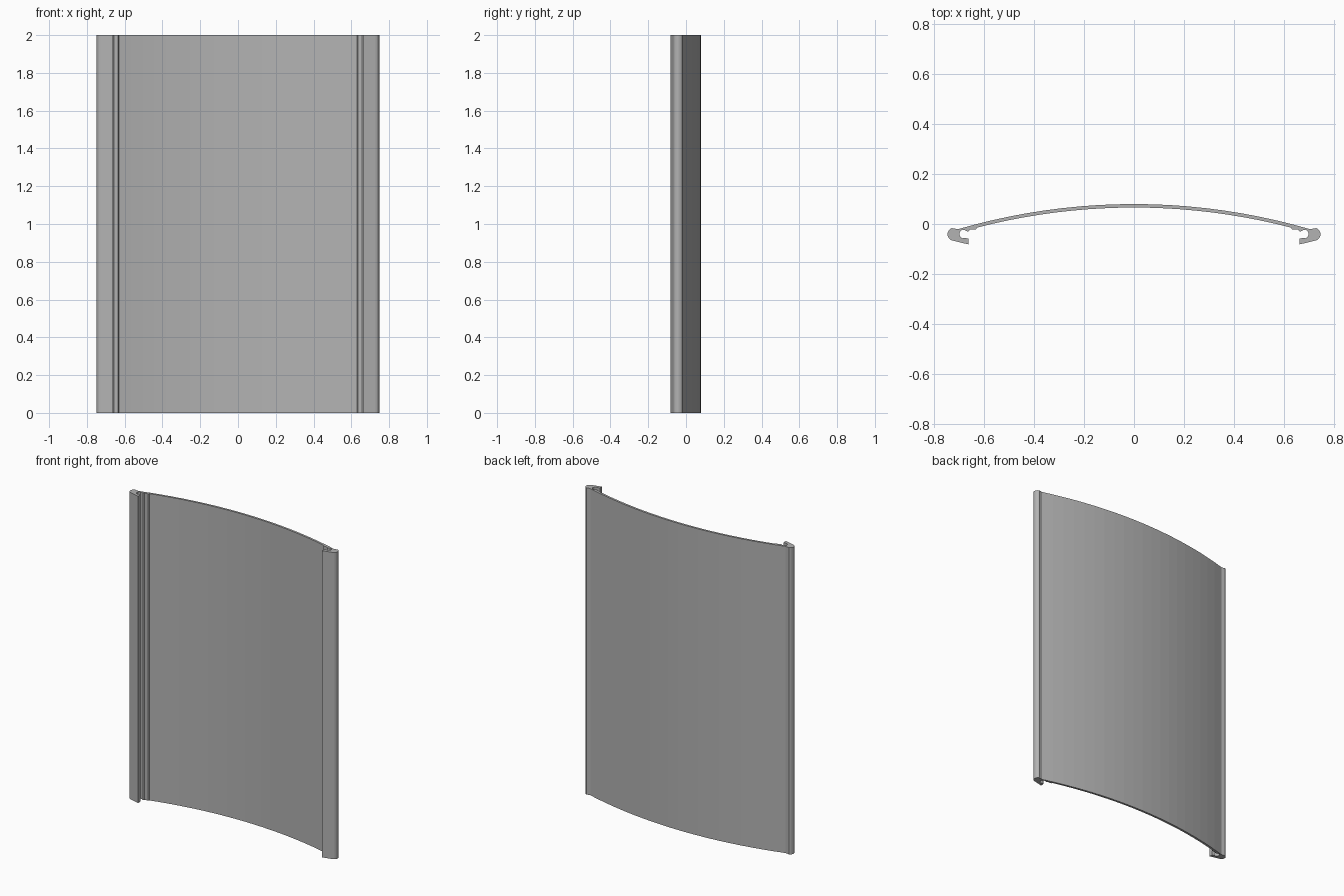
import bpy, bmesh, math

cube = bpy.data.objects.get("Cube")
if cube:
    bpy.data.objects.remove(cube, do_unlink=True)

HEIGHT = 2.0
RADIUS, CREST, WALL = 2.52, 0.08, 0.014
SEGMENTS = 20

grey = bpy.data.materials.new("satin grey")
grey.use_nodes = True
colour = (0.45, 0.45, 0.45, 1)
grey.diffuse_color = colour
grey.node_tree.nodes["Principled BSDF"].inputs["Base Color"].default_value = colour


def arc(cx, cy, r, start, end, n):
    """Points along a circular arc, angles in degrees."""
    angles = [math.radians(start + (end - start) * i / n) for i in range(n + 1)]
    return [(cx + r * math.cos(a), cy + r * math.sin(a)) for a in angles]


def bow(r, half_width):
    """Shallow arc from +x to -x, centred on the panel."""
    a = math.degrees(math.asin(half_width / r))
    return arc(0, CREST - RADIUS, r, 90 - a, 90 + a, SEGMENTS)


# Left rim: rounded nose, lower lip, round groove and small hook
rim = arc(0.722, -0.041, 0.026, 70, -75, 8)
rim += [(0.663, -0.082), (0.663, -0.059), (0.678, -0.056)]
rim += arc(0.682, -0.04, 0.018, -75, 75, 8)
rim += [(0.675, -0.026), (0.665, -0.031), (0.657, -0.023), (0.634, -0.022)]
mirrored_rim = [(-x, y) for x, y in reversed(rim)]

outer = bow(RADIUS, 0.705)
inner = bow(RADIUS - WALL, 0.63)
profile = rim + inner + mirrored_rim + outer[::-1]

# Extrude the closed section into the panel
bm = bmesh.new()
base = bm.faces.new([bm.verts.new((x, y, 0)) for x, y in profile])
result = bmesh.ops.extrude_face_region(bm, geom=[base], use_keep_orig=True)
top = [v for v in result["geom"] if isinstance(v, bmesh.types.BMVert)]
bmesh.ops.translate(bm, verts=top, vec=(0, 0, HEIGHT))
bmesh.ops.recalc_face_normals(bm, faces=bm.faces)
mesh = bpy.data.meshes.new("curved_panel")
bm.to_mesh(mesh)
bm.free()

mesh.materials.append(grey)
panel = bpy.data.objects.new("curved_panel", mesh)
bpy.context.collection.objects.link(panel)
